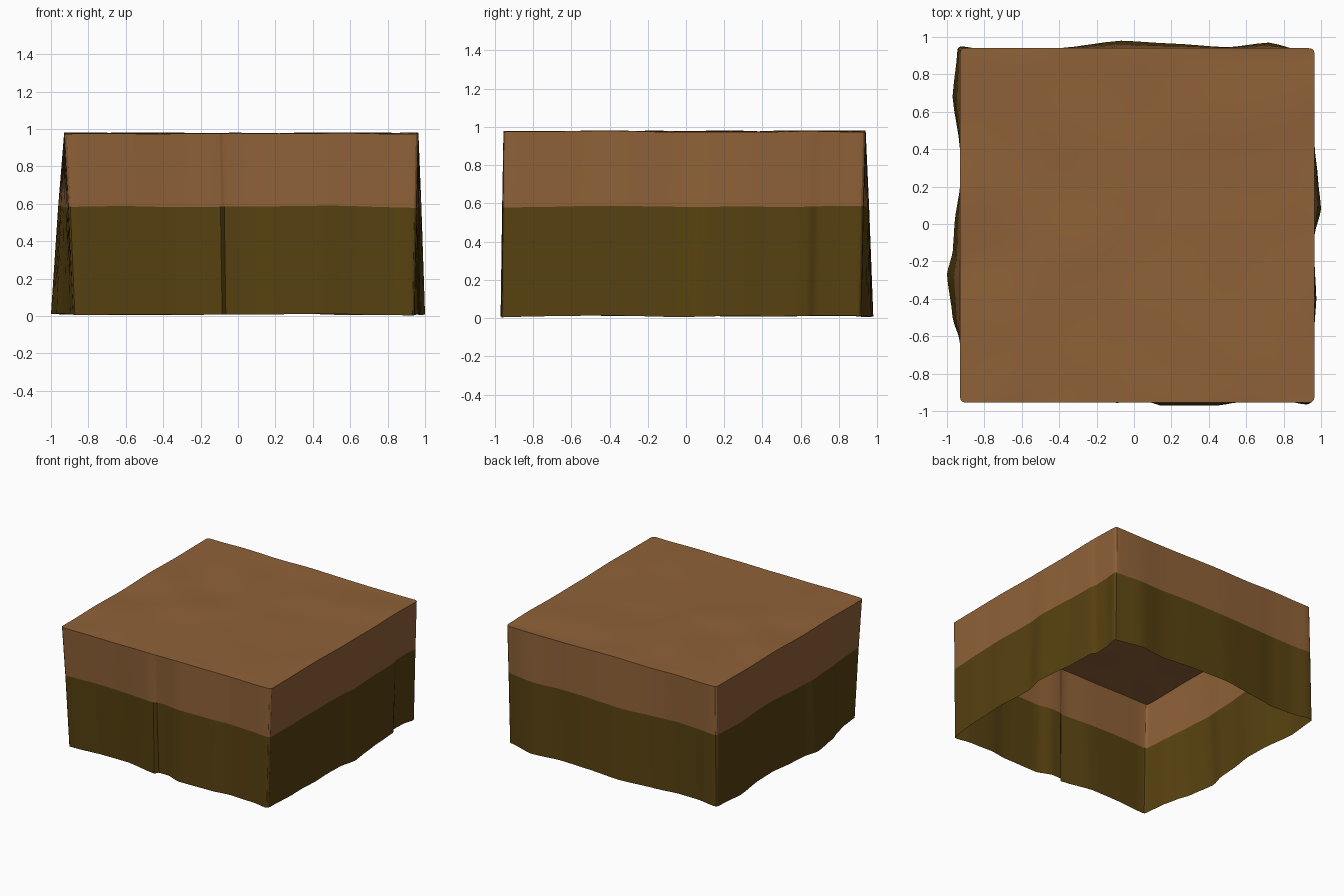
import bpy, bmesh
from mathutils import Vector, noise

if "Cube" in bpy.data.objects:
    bpy.data.objects.remove(bpy.data.objects["Cube"])

# Top outline (x0, x1, y0, y1), corner radius and heights
X0, X1, Y0, Y1, R = -0.93, 0.965, -0.955, 0.94, 0.03
Z_TOP, Z_BAND, Z_HEM = 0.975, 0.585, 0.009

# Hem outline of each side, counter-clockwise from the front left corner
HEM = [
    # front
    [(-.86, -.925), (-.6, -.91), (-.35, -.905), (-.085, -.957), (-.065, -.925), (.02, -.925),
     (.14, -.97), (.45, -.97), (.6, -.945), (.8, -.945), (.92, -.965)],
    # right
    [(.945, -.94), (.965, -.7), (.965, -.55), (.975, -.4), (.965, -.2), (.965, -.06), (1, .08),
     (.983, .25), (.965, .42), (.955, .63), (.925, .68), (.93, .8), (.953, .89)],
    # back
    [(.93, .918), (.72, .97), (.5, .945), (.2, .965), (-.07, .98), (-.4, .94), (-.57, .915),
     (-.75, .92), (-.92, .95)],
    # left
    [(-.945, .92), (-.97, .68), (-.93, .4), (-.928, .22), (-.96, 0), (-.968, -.14), (-1, -.27),
     (-.97, -.5), (-.93, -.63), (-.9, -.75), (-.882, -.9)],
]
TOP = [((X0 + R, Y0), (X1 - R, Y0)), ((X1, Y0 + R), (X1, Y1 - R)),
       ((X1 - R, Y1), (X0 + R, Y1)), ((X0, Y1 - R), (X0, Y0 + R))]


def bump(p, size, seed):
    return noise.noise(Vector((p.x * 2.6, p.y * 2.6, seed))) * size


def corner(p, q, first_axis):
    """Two points rounding the corner between p and q."""
    c = Vector((q.x, p.y)) if first_axis == 0 else Vector((p.x, q.y))
    return [p * (1 - t) ** 2 + c * 2 * t * (1 - t) + q * t * t for t in (1 / 3, 2 / 3)]


# Matching top rim and hem loops
rim, hem = [], []
for s in range(4):
    axis = s % 2
    pts = [Vector(p) for p in HEM[s]]
    a, b = Vector(TOP[s][0]), Vector(TOP[s][1])
    start, span = pts[0][axis], pts[-1][axis] - pts[0][axis]
    for i, (p, q) in enumerate(zip(pts, pts[1:])):
        n = 4
        for k in range(n + (i == len(pts) - 2)):
            t = k / n
            h = p.lerp(q, t)
            soft = t * t * (3 - 2 * t)
            h[1 - axis] = p[1 - axis] + (q[1 - axis] - p[1 - axis]) * (0.5 * t + 0.5 * soft)
            hem.append(h)
            rim.append(a.lerp(b, (h[axis] - start) / span))
    nxt = (s + 1) % 4
    rim += corner(b, Vector(TOP[nxt][0]), axis)
    hem += corner(pts[-1], Vector(HEM[nxt][0]), axis)

rim3 = [Vector((p.x, p.y, Z_TOP + bump(p, .008, 1))) for p in rim]
hem3 = [Vector((p.x, p.y, Z_HEM + bump(p, .008, 5))) for p in hem]
band3 = []
for r, h in zip(rim, hem):
    p = r.lerp(h, 0.45)
    band3.append(Vector((p.x, p.y, Z_BAND + bump(p, .008, 9))))


def build(name, loops, colour, centre=None):
    """Skin successive closed loops, optionally ending in a centre point."""
    bm = bmesh.new()
    rings = [[bm.verts.new(p) for p in loop] for loop in loops]
    n = len(loops[0])
    for lo, hi in zip(rings, rings[1:]):
        for i in range(n):
            j = (i + 1) % n
            bm.faces.new((lo[i], lo[j], hi[j], hi[i]))
    if centre:
        c = bm.verts.new(centre)
        for i in range(n):
            bm.faces.new((rings[-1][i], rings[-1][(i + 1) % n], c))
    me = bpy.data.meshes.new(name)
    bm.to_mesh(me)
    bm.free()
    ob = bpy.data.objects.new(name, me)
    bpy.context.collection.objects.link(ob)
    mat = bpy.data.materials.new(name + "_cloth")
    mat.diffuse_color = (*colour, 1)
    mat.use_nodes = True
    mat.node_tree.nodes["Principled BSDF"].inputs["Base Color"].default_value = mat.diffuse_color
    me.materials.append(mat)
    bpy.ops.object.select_all(action='DESELECT')
    ob.select_set(True)
    bpy.context.view_layer.objects.active = ob
    bpy.ops.object.shade_smooth_by_angle(angle=0.45)


# Brown cloth: upper wall band plus gently rumpled top
mid = Vector(((X0 + X1) / 2, (Y0 + Y1) / 2))
top_loops = [band3, rim3]
for f in (.98, .9, .8, .7, .6, .5, .4, .3, .2, .1):
    loop = []
    for r in rim:
        p = mid.lerp(r, f)
        loop.append(Vector((p.x, p.y, Z_TOP + bump(p, .012, 1))))
    top_loops.append(loop)
centre = Vector((mid.x, mid.y, Z_TOP + bump(mid, .012, 1)))
build("cloth_top", top_loops, (.275, .121, .039), centre)

# Olive hanging skirt with wavy folds, open underneath
build("cloth_skirt", [hem3, band3], (.095, .053, .005))
